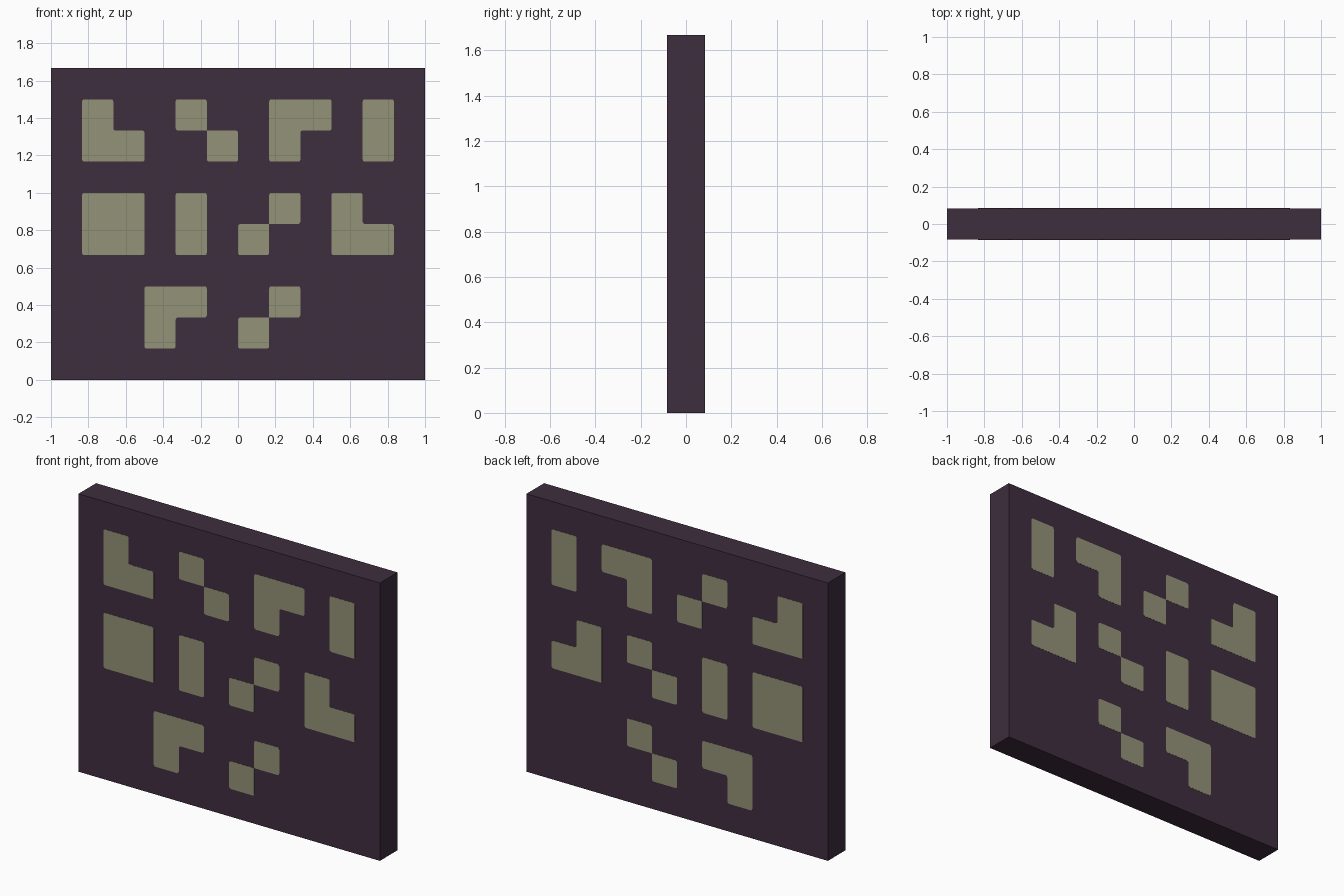
import bpy, bmesh
from collections import Counter

if "Cube" in bpy.data.objects:
    bpy.data.objects.remove(bpy.data.objects["Cube"])

U = 1 / 6                      # one grid cell; slab is 12 x 1 x 10 cells
W, D, H = 12 * U, U, 10 * U
LIFT = 0.001                   # inlay stands barely proud of the slab

# Filled cells, keyed by the row counted from the top
ROWS = {
    1: ".#..#..##.#.",
    2: ".##..#.#..#.",
    4: ".##.#..#.#..",
    5: ".##.#.#..##.",
    7: "...##..#....",
    8: "...#..#.....",
}


def srgb(*rgb):
    return [((c / 255 + 0.055) / 1.055) ** 2.4 for c in rgb] + [1.0]


def material(name, *rgb):
    m = bpy.data.materials.new(name)
    m.diffuse_color = srgb(*rgb)
    m.use_nodes = True
    m.node_tree.nodes["Principled BSDF"].inputs["Base Color"].default_value = m.diffuse_color
    return m


def make_object(name, bm, mat):
    me = bpy.data.meshes.new(name)
    bm.to_mesh(me)
    bm.free()
    me.materials.append(mat)
    ob = bpy.data.objects.new(name, me)
    bpy.context.collection.objects.link(ob)
    return ob


def cell_groups():
    """Split the filled cells into edge-connected shapes."""
    todo = {(c, r) for r, s in ROWS.items() for c, ch in enumerate(s) if ch == "#"}
    while todo:
        stack, group = [todo.pop()], []
        while stack:
            c, r = stack.pop()
            group.append((c, r))
            for n in ((c + 1, r), (c - 1, r), (c, r + 1), (c, r - 1)):
                if n in todo:
                    todo.remove(n)
                    stack.append(n)
        yield group


def inlay(name, side, mat):
    """Thin flat tiles with slightly rounded corners on one face of the slab."""
    bm = bmesh.new()
    y = side * (D / 2 - LIFT)
    for group in cell_groups():
        verts = {}
        for c, r in group:
            quad = []
            for k in ((c, r + 1), (c + 1, r + 1), (c + 1, r), (c, r)):
                if k not in verts:
                    verts[k] = bm.verts.new((-W / 2 + k[0] * U, y, H - k[1] * U))
                quad.append(verts[k])
            bm.faces.new(quad)
    # Merge each group of cells into one outline
    bmesh.ops.dissolve_limit(bm, angle_limit=0.01, verts=bm.verts[:], edges=bm.edges[:])
    # Round corners, except where two tiles meet at a point
    key = lambda v: (round(v.co.x, 3), round(v.co.z, 3))
    count = Counter(key(v) for v in bm.verts)
    corners = [v for v in bm.verts if count[key(v)] == 1]
    bmesh.ops.bevel(bm, geom=corners, offset=0.012, segments=3, profile=0.5, affect='VERTICES')
    # Give the tiles thickness
    ext = bmesh.ops.extrude_face_region(bm, geom=bm.faces[:], use_keep_orig=True)
    moved = [g for g in ext["geom"] if isinstance(g, bmesh.types.BMVert)]
    bmesh.ops.translate(bm, verts=moved, vec=(0, side * 2 * LIFT, 0))
    bmesh.ops.recalc_face_normals(bm, faces=bm.faces[:])
    return make_object(name, bm, mat)


dark = material("dark plum", 62, 46, 62)
pale = material("pale olive", 148, 146, 119)

# Slab
bm = bmesh.new()
bmesh.ops.create_cube(bm, size=1)
bmesh.ops.scale(bm, vec=(W, D, H), verts=bm.verts)
bmesh.ops.translate(bm, vec=(0, 0, H / 2), verts=bm.verts)
make_object("slab", bm, dark)

# Matching tiles on both faces
inlay("front_tiles", -1, pale)
inlay("back_tiles", 1, pale)
